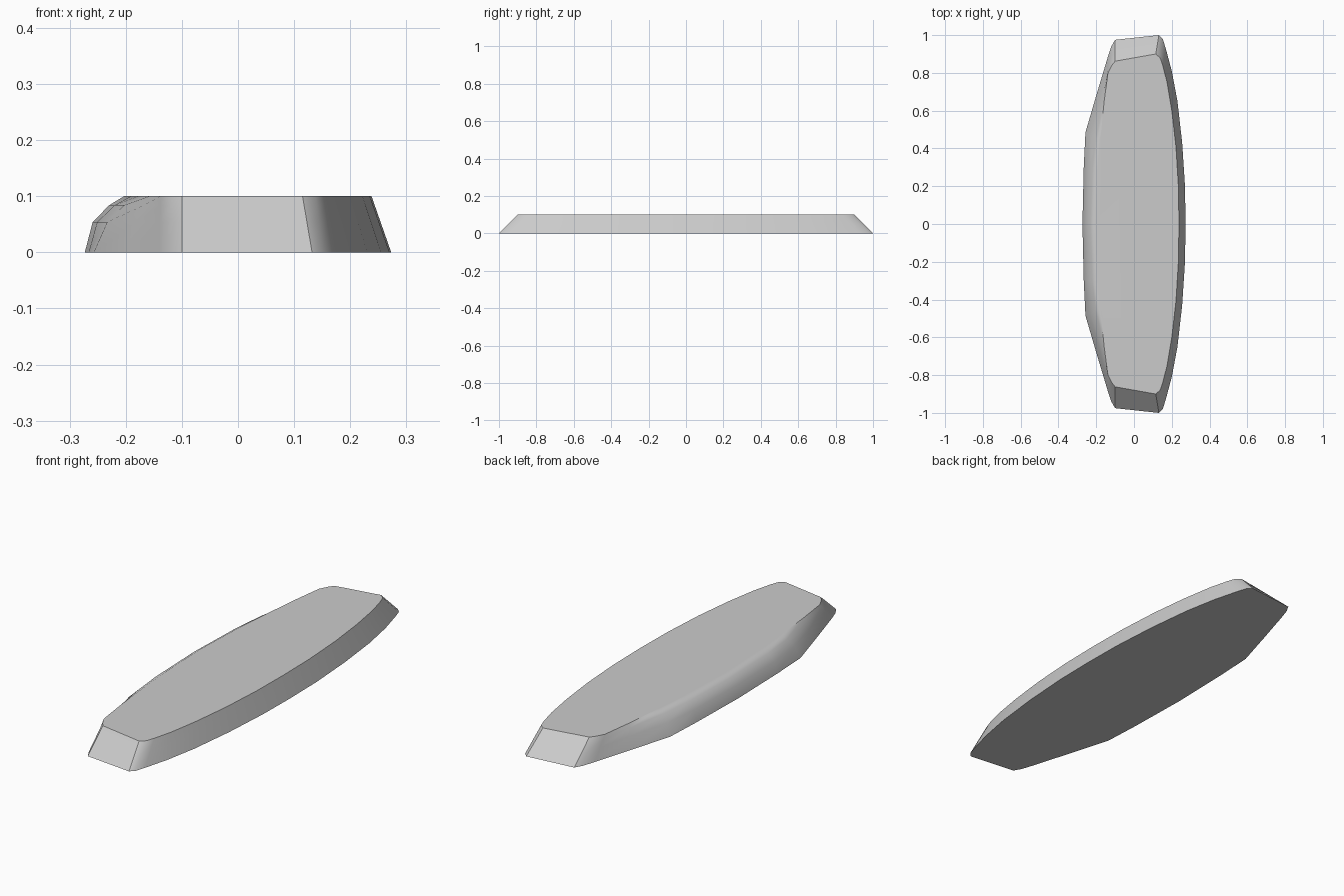
import bpy, bmesh, math

cube = bpy.data.objects.get("Cube")
if cube:
    bpy.data.objects.remove(cube)

grey = bpy.data.materials.new("light_grey")
grey.use_nodes = True
colour = (0.6, 0.6, 0.6, 1)
grey.diffuse_color = colour
grey.node_tree.nodes["Principled BSDF"].inputs["Base Color"].default_value = colour

# Half outline: bottom x, bottom y, top x, top y, bulge of the side wall
HALF = [
    (.273, 0, .238, 0, 0), (.27, .2, .235, .2, 0), (.255, .43, .222, .41, 0),
    (.23, .65, .2, .6, 0), (.2, .81, .175, .75, 0), (.168, .93, .152, .84, 0),
    (.152, .98, .138, .88, 0), (.132, 1, .115, .9, 0),
    (-.1, .975, -.1, .862, 0), (-.12, .94, -.117, .84, 0), (-.14, .88, -.138, .8, 0),
    (-.2, .68, -.158, .65, .3), (-.257, .485, -.178, .45, .7),
    (-.266, .3, -.191, .3, 1), (-.273, 0, -.203, 0, 1),
]
OUTLINE = HALF + [(bx, -by, tx, -ty, b) for bx, by, tx, ty, b in HALF[-2:0:-1]]
# Ring height fraction and how far a fully bulged wall has moved inward
LEVELS = [(0, 0), (.54, .2), (.84, .62), (1, 1)]

bm = bmesh.new()
rings = []
for h, inward in LEVELS:
    ring = []
    for bx, by, tx, ty, b in OUTLINE:
        t = h + (inward - h) * b
        ring.append(bm.verts.new((bx + (tx - bx) * t, by + (ty - by) * t, h * .1)))
    rings.append(ring)

# Side walls, then flat caps
n = len(OUTLINE)
for low, high in zip(rings, rings[1:]):
    for i in range(n):
        j = (i + 1) % n
        bm.faces.new((low[i], low[j], high[j], high[i]))
bm.faces.new(rings[0][::-1])
bm.faces.new(rings[-1])
bmesh.ops.recalc_face_normals(bm, faces=bm.faces)

mesh = bpy.data.meshes.new("bevelled_slab")
bm.to_mesh(mesh)
bm.free()
mesh.materials.append(grey)
slab = bpy.data.objects.new("bevelled_slab", mesh)
bpy.context.collection.objects.link(slab)

# Smooth walls with crisp rims and a flat top
bpy.ops.object.select_all(action="DESELECT")
slab.select_set(True)
bpy.context.view_layer.objects.active = slab
bpy.ops.object.shade_smooth_by_angle(angle=math.radians(32))
weighted = slab.modifiers.new("flat_caps", "WEIGHTED_NORMAL")
weighted.keep_sharp = True
